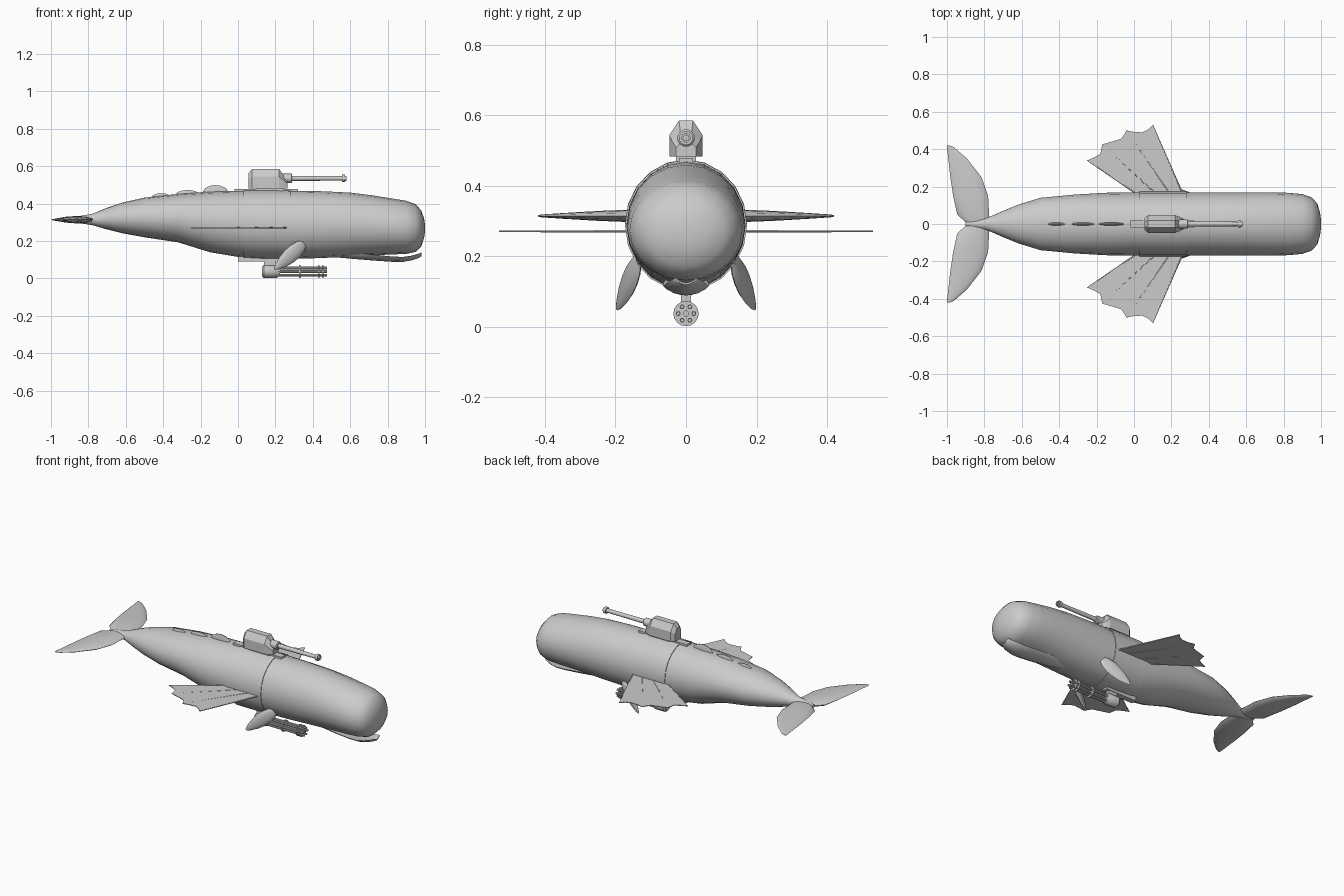
import bpy, bmesh, math
from math import sin, cos, pi
from mathutils import Vector

if "Cube" in bpy.data.objects:
    bpy.data.objects.remove(bpy.data.objects["Cube"])


def make(name, verts, faces, angle=35):
    me = bpy.data.meshes.new(name)
    me.from_pydata([tuple(v) for v in verts], [], faces)
    bm = bmesh.new()
    bm.from_mesh(me)
    bmesh.ops.recalc_face_normals(bm, faces=bm.faces[:])
    bm.to_mesh(me)
    bm.free()
    ob = bpy.data.objects.new(name, me)
    bpy.context.collection.objects.link(ob)
    if angle:
        bpy.ops.object.select_all(action='DESELECT')
        ob.select_set(True)
        bpy.context.view_layer.objects.active = ob
        bpy.ops.object.shade_smooth_by_angle(angle=math.radians(angle))
    return ob


def loft(name, rings, angle=35):
    n = len(rings[0])
    faces = [(k*n+i, k*n+(i+1) % n, (k+1)*n+(i+1) % n, (k+1)*n+i)
             for k in range(len(rings)-1) for i in range(n)]
    faces += [tuple(range(n)), tuple(range((len(rings)-1)*n, len(rings)*n))]
    return make(name, [v for r in rings for v in r], faces, angle)


def lathe_x(name, prof, y, z, n=16):
    # profile of (x, radius) turned around an axis along x
    return loft(name, [[(x, y+r*cos(2*pi*i/n), z+r*sin(2*pi*i/n)) for i in range(n)]
                       for x, r in prof])


def box(name, x0, x1, w, z0, z1):
    return loft(name, [[(x, -w, z0), (x, w, z0), (x, w, z1), (x, -w, z1)] for x in (x0, x1)], 0)


def lens(c, wide, thick, n=10):
    return [c + wide*cos(2*pi*i/n) + thick*sin(2*pi*i/n) for i in range(n)]


# whale body: x, top z, bottom z, half width
body = [(-.90, .325, .303, .012), (-.78, .345, .285, .035), (-.70, .378, .262, .07),
        (-.62, .405, .242, .103), (-.50, .432, .22, .14), (-.32, .452, .193, .157),
        (-.15, .464, .14, .167), (0, .469, .115, .169), (.15, .470, .107, .169),
        (.3, .469, .105, .169), (.45, .466, .109, .169), (.6, .459, .117, .169),
        (.72, .444, .124, .169), (.82, .428, .128, .167), (.90, .415, .131, .16),
        (.95, .397, .142, .142), (.98, .362, .172, .11), (.995, .32, .215, .06),
        (1.0, .285, .25, .02)]


def section(x, grow=0, n=20):
    for a, b in zip(body, body[1:]):
        if a[0] <= x <= b[0]:
            t = (x-a[0])/(b[0]-a[0])
            top, bot, w = [a[k]+t*(b[k]-a[k]) for k in (1, 2, 3)]
    c, h = (top+bot)/2, (top-bot)/2+grow
    return [(x, (w+grow)*cos(2*pi*i/n), c+h*sin(2*pi*i/n)) for i in range(n)]


loft("whale_body", [section(b[0]) for b in body], 60)
# harness band around the middle
loft("harness_band", [section(x, .004) for x in (.03, .15, .28)], 40)

# lower jaw: x, z centre, half width, half thickness
jaw = [(.52, .125, .03, .012), (.62, .118, .055, .014), (.72, .108, .064, .012),
       (.82, .099, .066, .010), (.88, .097, .064, .009), (.93, .104, .056, .007),
       (.965, .114, .042, .005), (.98, .121, .03, .003)]
loft("lower_jaw", [[(x, w*cos(2*pi*i/12), z+t*sin(2*pi*i/12)+.018*cos(2*pi*i/12)**2)
                    for i in range(12)] for x, z, w, t in jaw], 50)

# back ridge humps
for i, (x, z, a, h) in enumerate([(-.41, .432, .055, .025), (-.27, .445, .068, .03),
                                  (-.12, .46, .07, .042)]):
    prof = [(-1, .02), (-.8, .55), (-.45, .87), (0, 1), (.45, .87), (.8, .55), (1, .02)]
    loft(f"back_hump_{i+1}", [lens(Vector((x+a*u, 0, z)), Vector((0, .009*r, 0)),
                                   Vector((0, 0, h*r))) for u, r in prof], 60)

# paired parts
flukes = [(0, -.77, -.89, .014), (.05, -.775, -.945, .02), (.15, -.78, -.967, .018),
          (.25, -.815, -.982, .014), (.35, -.893, -.993, .008), (.41, -.962, -1.0, .004),
          (.42, -.985, -.999, .002)]
tips = [(.10, .53), (-.04, .50), (-.17, .425), (-.25, .34)]
notches = [[(.075, .505), (.045, .49), (0, .492)], [(-.055, .475), (-.07, .455), (-.12, .44)],
           [(-.175, .40), (-.18, .375), (-.215, .355)]]
roots = [(.265, .15), (.20, .15), (.13, .15), (.03, .15)]
for s, side in ((1, "left"), (-1, "right")):
    loft(f"tail_fluke_{side}", [lens(Vector(((f+b)/2, s*y, .314)), Vector(((f-b)/2, 0, 0)),
                                     Vector((0, 0, t)), 12) for y, f, b, t in flukes], 50)

    # membrane fan with four ribs
    out = [roots[0], tips[0]]
    for nt, tp in zip(notches, tips[1:]):
        out += nt + [tp]
    out.append(roots[3])
    loft(f"side_fan_{side}", [[(x, s*y, z) for x, y in out] for z in (.268, .272)], 0)
    for k, (r, t) in enumerate(zip(roots, tips)):
        p, q = Vector((r[0], s*r[1], .27)), Vector((t[0], s*t[1], .27))
        u = (q-p).normalized().cross(Vector((0, 0, 1)))
        loft(f"fan_rib_{side}_{k+1}", [lens(c, u*w, Vector((0, 0, w)), 6)
                                       for c, w in ((p, .0045), (q, .002))])

    # pectoral flipper
    a, b = Vector((.352, s*.135, .185)), Vector((.195, s*.197, .05))
    wide, thick = Vector((.56, -s*.26, -.78)), Vector((.42, s*.9, 0))
    loft(f"flipper_{side}", [lens(a.lerp(b, t), wide*w, thick*w*.3)
                             for t, w in ((0, .02), (.1, .034), (.3, .042), (.5, .041),
                                          (.7, .033), (.9, .018), (1, .005))], 50)

# deck turret
box("deck_rail", -.02, .32, .02, .45, .478)
box("turret_pedestal", .10, .24, .028, .465, .49)
turret = [(.055, .03, .56), (.075, .047, .585), (.22, .047, .585), (.245, .038, .55),
          (.265, .028, .525)]
loft("turret_housing", [[(x, -w, .482), (x, w, .482), (x, w, .482+(zt-.482)*.6),
                         (x, w*.42, zt), (x, -w*.42, zt), (x, -w, .482+(zt-.482)*.6)]
                        for x, w, zt in turret], 0)
lathe_x("turret_collar", [(.22, .025), (.285, .025), (.29, .02)], 0, .535)
lathe_x("turret_barrel", [(.25, .014), (.555, .012), (.555, .02), (.572, .02),
                          (.572, .013), (.58, .013), (.58, .008), (.54, .008)], 0, .535)

# belly rotary gun
box("belly_rail", 0, .22, .018, .09, .125)
box("belly_strut", .14, .20, .014, .05, .10)
lathe_x("rotary_housing", [(.128, .025), (.138, .035), (.205, .035), (.215, .028), (.225, .028)],
        0, .037)
lathe_x("rotary_spindle", [(.2, .009), (.47, .009)], 0, .037, 10)
for i in range(6):
    t = 2*pi*i/6
    lathe_x(f"rotary_barrel_{i+1}", [(.21, .007), (.477, .007), (.477, .004), (.46, .004)],
            .022*cos(t), .037+.022*sin(t), 8)
for i, (x, w) in enumerate([(.325, .008), (.43, .006), (.452, .006)]):
    lathe_x(f"rotary_clamp_{i+1}", [(x, .036), (x+w, .036)], 0, .037)
